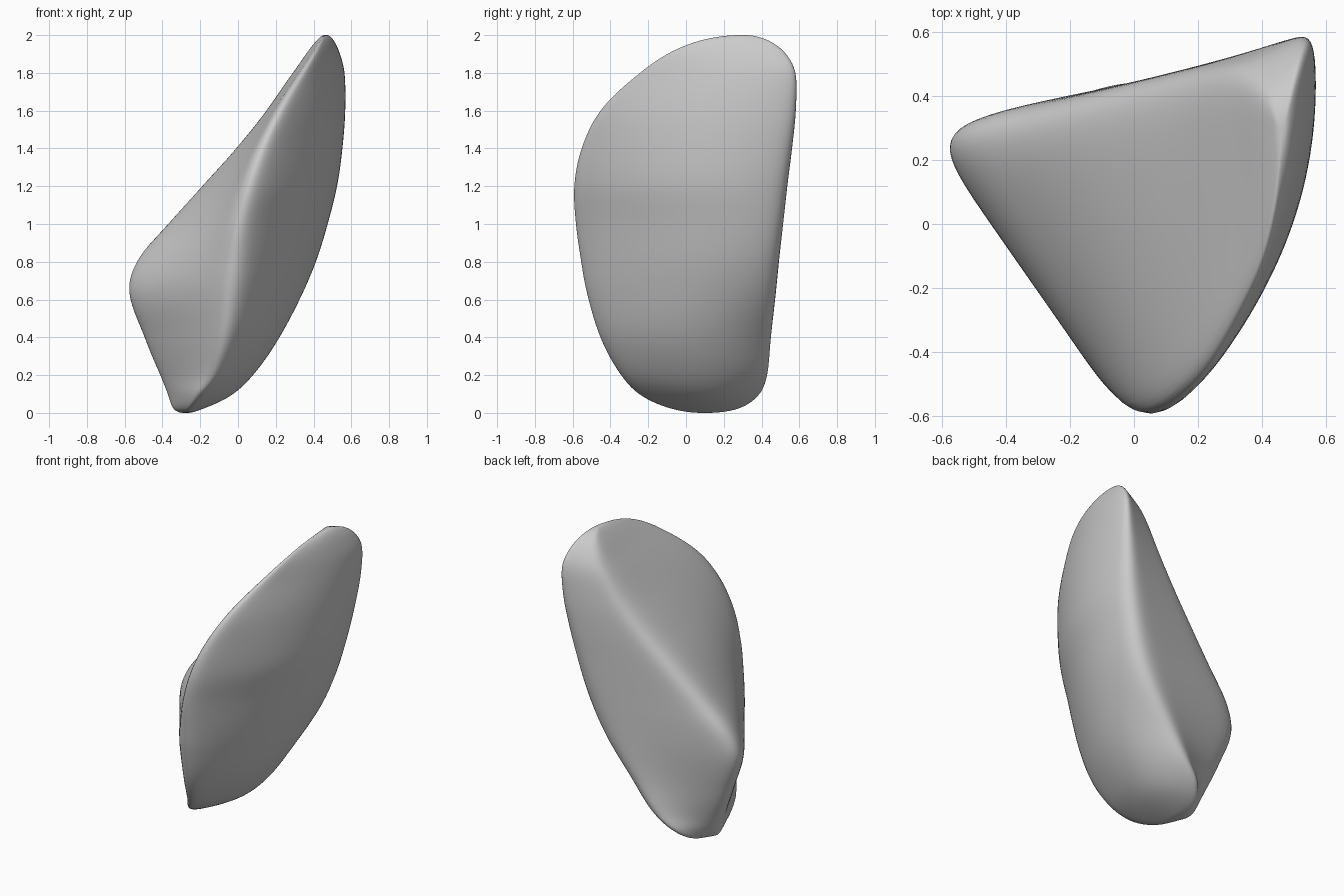
import bpy, bmesh, math
from mathutils import Vector

if "Cube" in bpy.data.objects:
    bpy.data.objects.remove(bpy.data.objects["Cube"])

# Stations up the body: z, y min, y max, x min, x max,
# then front ridge x, back ridge x, left ridge y
ROWS = [
    (0.00, 0.09, 0.11, -0.29, -0.27, -0.28, -0.275, 0.10),
    (0.02, -0.07, 0.27, -0.34, -0.19, -0.25, -0.25, 0.14),
    (0.10, -0.25, 0.39, -0.372, -0.025, -0.19, -0.17, 0.18),
    (0.20, -0.345, 0.43, -0.412, 0.08, -0.12, -0.06, 0.21),
    (0.40, -0.455, 0.45, -0.495, 0.22, -0.06, 0.09, 0.25),
    (0.65, -0.53, 0.478, -0.578, 0.35, -0.02, 0.27, 0.285),
    (0.82, -0.56, 0.495, -0.525, 0.42, 0.00, 0.36, 0.31),
    (1.00, -0.585, 0.515, -0.37, 0.475, 0.02, 0.43, 0.34),
    (1.20, -0.594, 0.537, -0.19, 0.525, 0.06, 0.48, 0.38),
    (1.40, -0.555, 0.562, -0.01, 0.553, 0.12, 0.52, 0.42),
    (1.60, -0.455, 0.582, 0.15, 0.568, 0.21, 0.55, 0.45),
    (1.80, -0.245, 0.58, 0.29, 0.564, 0.335, 0.555, 0.46),
    (1.90, -0.10, 0.53, 0.36, 0.54, 0.40, 0.53, 0.43),
    (1.97, 0.07, 0.44, 0.415, 0.508, 0.44, 0.50, 0.38),
    (2.00, 0.29, 0.31, 0.46, 0.47, 0.465, 0.468, 0.30),
]
T = [math.acos(1 - r[0]) for r in ROWS]   # angle parameter rounds both tips
SLICES = 90


def slope(i, c):
    a, b = max(i - 1, 0), min(i + 1, len(ROWS) - 1)
    return (ROWS[b][c] - ROWS[a][c]) / (T[b] - T[a])


def station(t):
    i = max(k for k in range(len(T) - 1) if T[k] <= t + 1e-9)
    h = T[i + 1] - T[i]
    s = (t - T[i]) / h
    return [(1 + 2 * s) * (1 - s) ** 2 * ROWS[i][c] + s * s * (3 - 2 * s) * ROWS[i + 1][c]
            + h * s * (1 - s) * ((1 - s) * slope(i, c) - s * slope(i + 1, c))
            for c in range(1, 8)]


def bezier(a, mid, b, n):
    ctrl = 2 * mid - (a + b) / 2
    return [a * (1 - k / n) ** 2 + ctrl * 2 * (k / n) * (1 - k / n) + b * (k / n) ** 2
            for k in range(n)]


def fit(values, lo, hi):
    a, b = min(values), max(values)
    return [lo + (v - a) * (hi - lo) / (b - a) for v in values]


def section(t):
    y0, y1, x0, x1, fx, rx, ly = station(t)
    z = 1 - math.cos(t)
    F, R, L = Vector((fx, y0)), Vector((rx, y1)), Vector((x0, ly))
    width = x1 - x0
    belly = (F + R) / 2
    belly.x = min(belly.x + min(0.18, 0.5 * width), x1 - 0.09 * z * width)
    belly.y += 0.08 * (y1 - y0) * max(0, 1 - z / 1.2)
    pts = bezier(F, belly, R, 36) + bezier(R, (R + L) / 2, L, 28) + bezier(L, (L + F) / 2, F, 32)
    n = len(pts)
    for k in range(30):      # round the three ridges, the left one most
        pts = [(pts[i - 1] + 2 * pts[i] + pts[(i + 1) % n]) / 4
               if k < 14 or 50 < i < 78 else pts[i] for i in range(n)]
    xs = fit([p.x for p in pts], x0, x1)
    ys = fit([p.y for p in pts], y0, y1)
    return [(x, y, z) for x, y in zip(xs, ys)]


# Three-ridged nut-like body, lofted from bottom tip to top tip
bm = bmesh.new()
rings = [[bm.verts.new(p) for p in section(math.pi * k / SLICES)] for k in range(SLICES + 1)]
for a, b in zip(rings, rings[1:]):
    n = len(a)
    for i in range(n):
        j = (i + 1) % n
        bm.faces.new((a[i], a[j], b[j], b[i]))
bm.faces.new(rings[0][::-1])
bm.faces.new(rings[-1])
for _ in range(2):
    bmesh.ops.smooth_vert(bm, verts=[v for r in rings[4:-4] for v in r], factor=0.5,
                          use_axis_x=True, use_axis_y=True, use_axis_z=True)
bmesh.ops.recalc_face_normals(bm, faces=bm.faces)
mesh = bpy.data.meshes.new("three_sided_body")
bm.to_mesh(mesh)
bm.free()
for p in mesh.polygons:
    p.use_smooth = True
body = bpy.data.objects.new("three_sided_body", mesh)
bpy.context.collection.objects.link(body)
